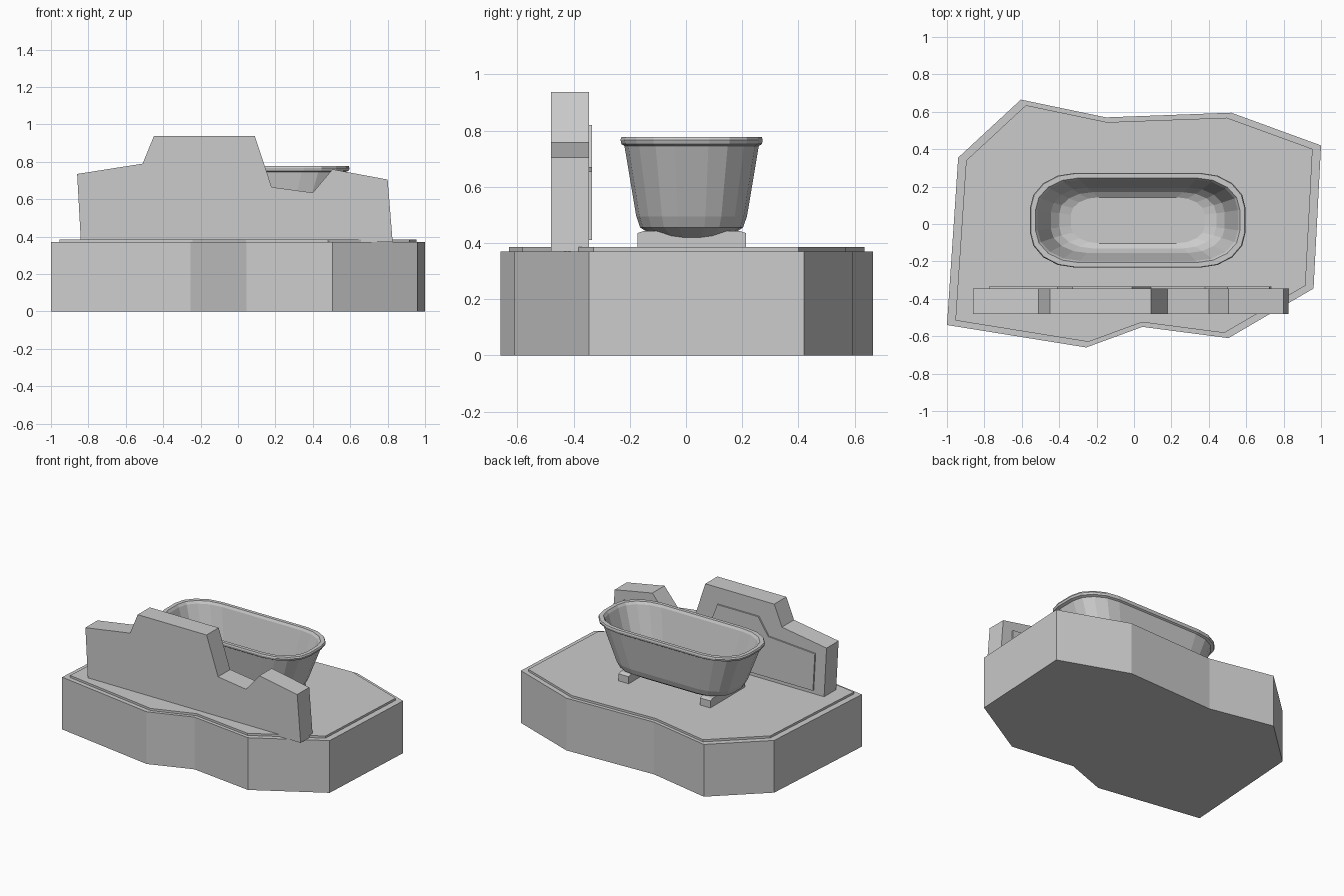
import bpy, bmesh
from math import cos, sin, pi

cube = bpy.data.objects.get("Cube")
if cube:
    bpy.data.objects.remove(cube, do_unlink=True)

grey = bpy.data.materials.new("plain_grey")
grey.use_nodes = True
grey.diffuse_color = (0.6, 0.6, 0.6, 1)
grey.node_tree.nodes["Principled BSDF"].inputs["Base Color"].default_value = (0.6, 0.6, 0.6, 1)


def loft(name, rings):
    """Skin a list of equal-length point rings and cap both ends."""
    bm = bmesh.new()
    loops = [[bm.verts.new(p) for p in ring] for ring in rings]
    n = len(loops[0])
    for a, b in zip(loops, loops[1:]):
        for i in range(n):
            j = (i + 1) % n
            bm.faces.new((a[i], a[j], b[j], b[i]))
    bm.faces.new(loops[0][::-1])
    bm.faces.new(loops[-1])
    bmesh.ops.recalc_face_normals(bm, faces=bm.faces[:])
    mesh = bpy.data.meshes.new(name)
    bm.to_mesh(mesh)
    bm.free()
    mesh.materials.append(grey)
    obj = bpy.data.objects.new(name, mesh)
    bpy.context.collection.objects.link(obj)
    return obj


def slab(name, outline, z0, z1, scale=1.0):
    return loft(name, [[(x * scale, y * scale, z) for x, y in outline] for z in (z0, z1)])


def upright(name, profile, y0, y1):
    return loft(name, [[(x, y, z) for x, z in profile] for y in (y0, y1)])


# Irregular ground block with a thin inset top layer
ground = [(-1, -.54), (-.255, -.66), (.045, -.55), (.505, -.61), (.96, -.345),
          (1, .42), (.52, .595), (-.15, .57), (-.605, .665), (-.94, .355)]
slab("ground_block", ground, 0, .37)
slab("ground_top", ground, .37, .385, .955)

# Broken wall with a raised panel on its back
upright("broken_wall", [(-.84, .37), (-.86, .735), (-.51, .79), (-.45, .937), (.09, .937),
                        (.18, .665), (.4, .635), (.505, .76), (.8, .705), (.827, .37)],
        -.48, -.345)
upright("wall_panel", [(-.76, .41), (-.775, .675), (-.41, .7), (-.33, .82), (-.01, .82),
                       (.09, .56), (.38, .53), (.5, .67), (.725, .655), (.735, .41)],
        -.345, -.335)

# Bathtub: rounded oblong rings, outside from the bottom up, then down the inside
CX, CY = .02, .02


def oblong(hx, hy, z, steps=5):
    rx, ry = hx * .42, hy * .75
    ring = []
    for q, (sx, sy) in enumerate([(1, 1), (-1, 1), (-1, -1), (1, -1)]):
        for k in range(steps):
            a = (q + k / (steps - 1)) * pi / 2
            ring.append((CX + sx * (hx - rx) + rx * cos(a),
                         CY + sy * (hy - ry) + ry * sin(a), z))
    return ring


loft("bathtub", [oblong(*r) for r in [
    (.36, .128, .42), (.435, .183, .455), (.457, .197, .495), (.552, .239, .745),
    (.572, .25, .752), (.577, .253, .766), (.572, .25, .777), (.546, .226, .777),
    (.535, .217, .76), (.465, .175, .53), (.42, .15, .485), (.358, .123, .465)]])

# Cross bars that carry the tub, with bevelled ends
for side, label in ((-1, "right"), (1, "left")):
    x = CX + side * .32
    bar = [(-.193, .385), (-.193, .435), (-.17, .443), (.17, .443), (.193, .435), (.193, .385)]
    loft("tub_foot_" + label,
         [[(x + dx, CY + y, z) for y, z in bar] for dx in (-.04, .04)])
